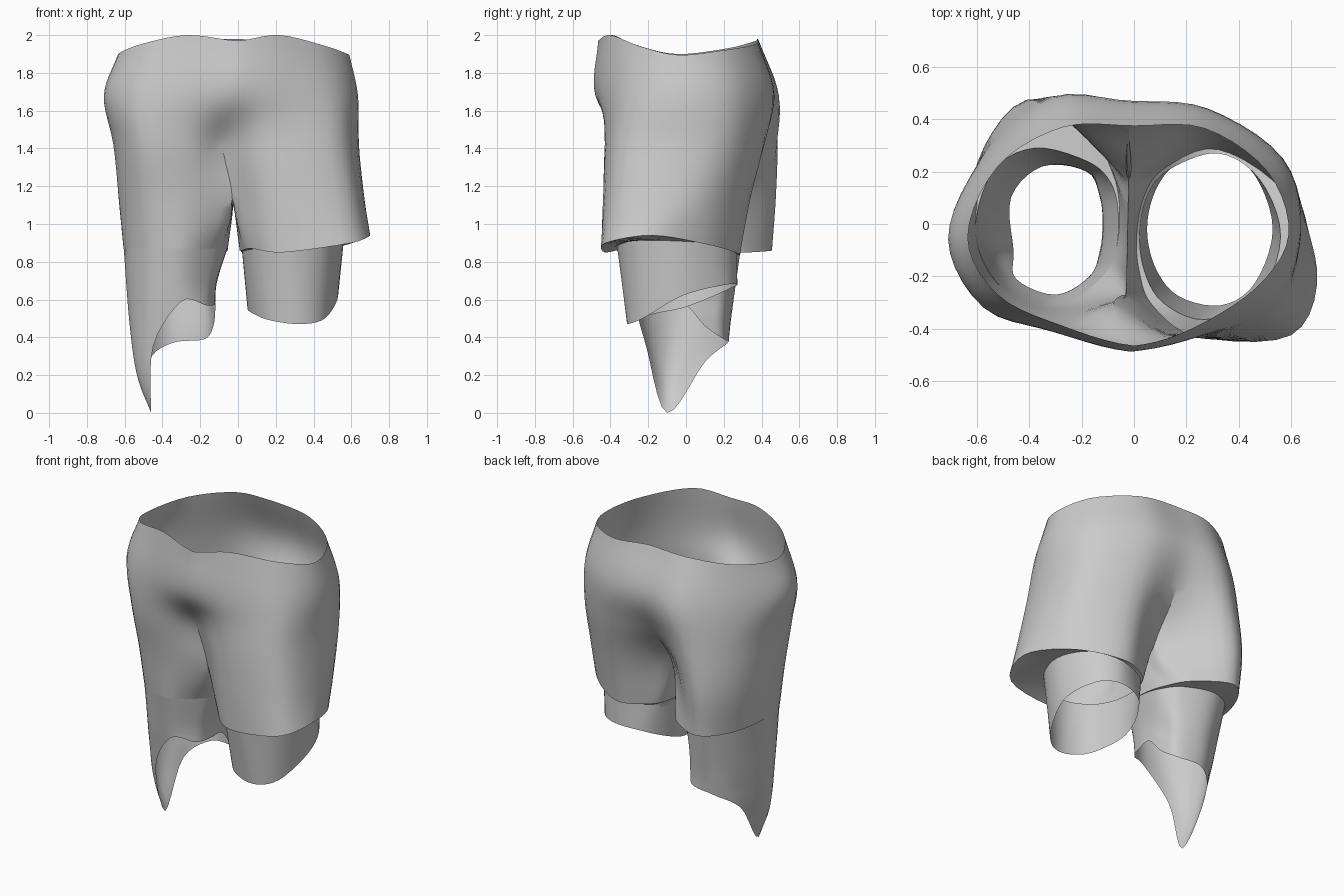
import bpy, bmesh, math
from mathutils import Vector

if "Cube" in bpy.data.objects:
    bpy.data.objects.remove(bpy.data.objects["Cube"])


def spline(pts, n, first=None, last=None):
    """Smooth curve through pts, n steps per span; first/last steer the end tangents."""
    ext = [first or 2 * pts[0] - pts[1]] + pts + [last or 2 * pts[-1] - pts[-2]]
    out = []
    for a, b, c, d in zip(ext, ext[1:], ext[2:], ext[3:]):
        for i in range(n):
            t = i / n
            out.append(0.5 * (2 * b + (c - a) * t + (2 * a - 5 * b + 4 * c - d) * t * t
                              + (3 * b - a - 3 * c + d) * t ** 3))
    return out + [pts[-1].copy()]


def row(z, pts):
    """Ring: 7 points front centre > outside > back centre, then 3 inseam points."""
    zs = z if isinstance(z, (list, tuple)) else [z] * 10
    ring = [Vector((x, y, h)) for (x, y), h in zip(pts, zs)]
    if len(ring) == 7:
        ring += [ring[6].lerp(ring[0], t) for t in (.25, .5, .75)]
    return ring


def oval(z, cx, cy, rx, ry, s):
    angles = (-120, -80, -45, 0, 45, 80, 120, 150, 180, 210)
    return row(z, [(cx + s * rx * math.cos(math.radians(a)), cy + ry * math.sin(math.radians(a)))
                   for a in angles])


def mirror_tangent(a, b, w):
    """End handle: level across the centre seam (w=1) or straight on (w=0)."""
    return (2 * a - b).lerp(Vector((2 * a.x - b.x, b.y, b.z)), w)


def skin(bm, rows, crotch=0, nu=5, nv=6):
    """Loft rings; the inseam side only starts at row index crotch."""
    cols = [spline([r[i] for r in rows], nv) for i in range(10)]
    outer, inner = [], []
    for k, r in enumerate(zip(*cols)):
        r = list(r)
        u = k / nv
        closed = min(1, max(0, (u - crotch) * 1.6)) if crotch else 1
        level = min(1, max(0, crotch - u)) * 0.6
        first = mirror_tangent(r[0], r[1], level).lerp(r[9], closed)
        last = mirror_tangent(r[6], r[5], level).lerp(r[7], closed)
        outer.append(spline(r[:7], nu, first, last))
        if u >= crotch:
            ends = r[6:] + [r[0]]
            inner.append(spline(ends, nu, (2 * ends[0] - ends[1]).lerp(r[5], closed),
                                (2 * ends[-1] - ends[-2]).lerp(r[1], closed)))
    for lines in (outer, inner):
        vs = [[bm.verts.new(p) for p in line] for line in lines]
        for a, b in zip(vs, vs[1:]):
            for i in range(len(a) - 1):
                bm.faces.new((a[i], a[i + 1], b[i + 1], b[i]))


def finish(bm, name):
    bmesh.ops.remove_doubles(bm, verts=bm.verts, dist=0.0005)
    bmesh.ops.recalc_face_normals(bm, faces=bm.faces)
    me = bpy.data.meshes.new(name)
    bm.to_mesh(me)
    bm.free()
    ob = bpy.data.objects.new(name, me)
    bpy.context.collection.objects.link(ob)
    bpy.ops.object.select_all(action='DESELECT')
    ob.select_set(True)
    bpy.context.view_layer.objects.active = ob
    bpy.ops.object.shade_smooth_by_angle(angle=math.radians(45))


# Outer layer rings, right half
r_waist = row((1.97, 2.0, 1.94, 1.895, 1.92, 1.95, 1.98),
              [(0, -.465), (.22, -.4), (.47, -.24), (.59, -.04), (.51, .2), (.27, .365), (0, .375)])
r_hip = row(1.68, [(-.02, -.48), (.25, -.43), (.53, -.29), (.635, -.03), (.56, .25), (.28, .44), (0, .47)])
r_rise = row(1.42, [(-.08, -.32), (.18, -.43), (.54, -.35), (.64, -.03), (.57, .24), (.28, .41), (-.02, .37)])
r_crotch = row(1.13, [(-.03, -.27), (.2, -.43), (.58, -.385), (.67, -.08), (.57, .18), (.28, .34), (-.02, .17)])
r_hem = row((.87, .85, .9, .94, .89, .84, .84, .85, .86, .86),
            [(.07, -.31), (.24, -.43), (.6, -.425), (.7, -.18), (.575, .12), (.32, .285), (.12, .215),
             (.04, .11), (.01, -.04), (.02, -.18)])

# Outer layer rings, left half
l_waist = row((1.97, 2.0, 1.95, 1.9, 1.93, 1.97, 1.98),
              [(0, -.465), (-.27, -.39), (-.52, -.27), (-.635, -.05), (-.52, .22), (-.27, .37), (0, .375)])
l_hip = row(1.68, [(-.02, -.48), (-.3, -.415), (-.58, -.31), (-.71, -.06), (-.59, .22), (-.3, .475), (0, .47)])
l_rise = row(1.42, [(-.08, -.32), (-.28, -.38), (-.54, -.33), (-.66, -.05), (-.57, .28), (-.33, .485), (-.02, .37)])
l_crotch = row(1.13, [(-.03, -.27), (-.3, -.34), (-.52, -.28), (-.63, -.04), (-.57, .3), (-.36, .475), (-.02, .17)])
l_hem = row((.87, .87, .87, .87, .86, .86, .85, .85, .86, .87),
            [(-.13, -.21), (-.3, -.315), (-.5, -.25), (-.605, -.04), (-.55, .28), (-.4, .455), (-.17, .34),
             (-.08, .19), (-.055, .05), (-.07, -.1)])

# Seat with both outer legs
bm = bmesh.new()
skin(bm, [r_waist, r_hip, r_rise, r_crotch, r_hem], 3)
skin(bm, [l_waist, l_hip, l_rise, l_crotch, l_hem], 3)
finish(bm, "seat_and_outer_legs")

# Right inner leg; the cuff only stands off at the front and outside
r_top = row((.87, .88, .91, .91, .89, .84, .83, .84, .85, .86),
            [(.11, -.3), (.27, -.365), (.47, -.28), (.56, -.05), (.48, .17), (.32, .27), (.13, .205),
             (.05, .105), (.022, -.04), (.04, -.18)])
r_end = oval((.49, .47, .5, .62, .675, .68, .66, .61, .555, .525), .29, -.02, .24, .295, 1)
bm = bmesh.new()
skin(bm, [r_hem, r_top], nv=2)
skin(bm, [r_top, r_end])
finish(bm, "right_inner_leg")

# Left inner leg with the torn, pointed hem
l_top = row((.87, .87, .87, .87, .87, .87, .86, .85, .86, .87),
            [(-.13, -.21), (-.3, -.315), (-.5, -.25), (-.605, -.04), (-.54, .2), (-.38, .29), (-.18, .24),
             (-.09, .16), (-.06, .045), (-.07, -.1)])
l_mid = row((.7, .7, .58, .48, .56, .6, .6, .64, .7, .7),
            [(-.16, -.2), (-.3, -.285), (-.48, -.23), (-.575, -.06), (-.51, .14), (-.36, .25), (-.18, .21),
             (-.13, .12), (-.11, .01), (-.12, -.11)])
l_low = row((.62, .63, .44, .2, .4, .46, .47, .53, .61, .62),
            [(-.17, -.2), (-.3, -.275), (-.46, -.22), (-.535, -.09), (-.49, .11), (-.36, .23), (-.18, .2),
             (-.13, .11), (-.12, 0), (-.13, -.11)])
l_end = row((.57, .59, .35, 0, .27, .37, .39, .46, .57, .57),
            [(-.17, -.2), (-.3, -.27), (-.45, -.21), (-.46, -.1), (-.47, .1), (-.35, .22), (-.18, .2),
             (-.13, .1), (-.12, 0), (-.13, -.1)])
bm = bmesh.new()
skin(bm, [l_hem, l_top], nv=2)
skin(bm, [l_top, l_mid, l_low, l_end])
finish(bm, "left_inner_leg")
